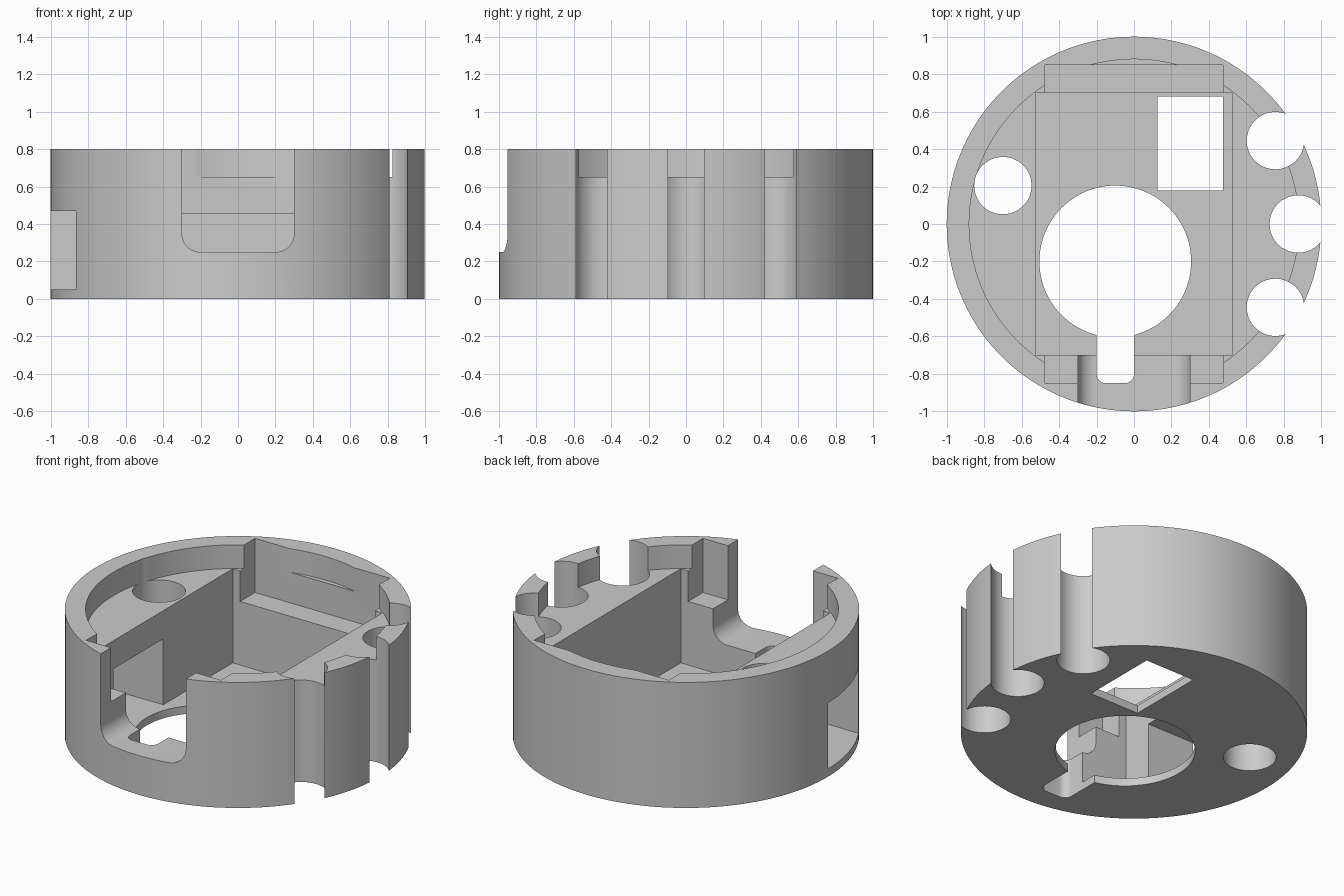
import bpy
import bmesh
from math import cos, sin, pi
from mathutils import Matrix

if "Cube" in bpy.data.objects:
    bpy.data.objects.remove(bpy.data.objects["Cube"], do_unlink=True)

HEIGHT = 0.8
FLOOR = 0.05
ABOVE = 1.0
BELOW = -0.2

grey = bpy.data.materials.new("plain grey")
grey.use_nodes = True
grey.diffuse_color = (0.6, 0.6, 0.6, 1)
grey.node_tree.nodes["Principled BSDF"].inputs["Base Color"].default_value = grey.diffuse_color


def circle(x, y, r, sides=64):
    return [(x + r * cos(2 * pi * i / sides), y + r * sin(2 * pi * i / sides)) for i in range(sides)]


def rect(x0, x1, y0, y1):
    return [(x0, y0), (x1, y0), (x1, y1), (x0, y1)]


def round_bottom(x0, x1, y0, y1, r, steps=10):
    """Rectangle whose two lower corners are rounded."""
    arc = [i * pi / 2 / steps for i in range(steps + 1)]
    left = [(x0 + r - r * cos(a), y0 + r - r * sin(a)) for a in arc]
    right = [(x1 - r + r * sin(a), y0 + r - r * cos(a)) for a in arc]
    return left + right + [(x1, y1), (x0, y1)]


def prism(name, outline, z0, z1, matrix=None):
    """Extrude a counter-clockwise outline from z0 to z1."""
    bm = bmesh.new()
    base = bm.faces.new([bm.verts.new((x, y, z0)) for x, y in outline])
    top = bmesh.ops.extrude_face_region(bm, geom=[base])["geom"]
    moved = [v for v in top if isinstance(v, bmesh.types.BMVert)]
    bmesh.ops.translate(bm, verts=moved, vec=(0, 0, z1 - z0))
    if matrix:
        bm.transform(matrix)
    bmesh.ops.recalc_face_normals(bm, faces=bm.faces)
    mesh = bpy.data.meshes.new(name)
    bm.to_mesh(mesh)
    bm.free()
    mesh.materials.append(grey)
    obj = bpy.data.objects.new(name, mesh)
    bpy.context.collection.objects.link(obj)
    return obj


housing = prism("round_housing", circle(0, 0, 1, 160), 0, HEIGHT)

# Recesses, stepping down from the rim
cutters = [
    prism("rim_recess", circle(0, 0, 0.88, 128), 0.65, ABOVE),
    prism("shelf_recess", rect(-0.475, 0.475, -0.85, 0.85), 0.455, ABOVE),
    prism("main_pocket", rect(-0.527, 0.527, -0.7, 0.7), FLOOR, ABOVE),
]

# Front opening with rounded lower corners, drawn upright
upright = Matrix.Rotation(pi / 2, 4, 'X')
cutters.append(prism("front_opening", round_bottom(-0.3, 0.3, 0.25, ABOVE, 0.1), 0.6, 1.2, upright))

# Window through the right wall
cutters.append(prism("side_window", rect(-1.2, -0.45, -0.5, 0), FLOOR, 0.47))

# Floor openings
cutters += [
    prism("large_round_hole", circle(-0.1, -0.2, 0.405, 96), BELOW, 0.2),
    prism("cable_slot", round_bottom(-0.2, 0, -0.85, -0.4, 0.05), BELOW, 0.3),
    prism("square_hole", rect(0.125, 0.475, 0.18, 0.68), BELOW, 0.2),
]

# Vertical bores: one closed hole and three open on the left side
for x, y in [(-0.7, 0.205), (0.755, 0.445), (0.877, 0), (0.755, -0.445)]:
    cutters.append(prism("vertical_bore", circle(x, y, 0.153), BELOW, ABOVE))

bpy.context.view_layer.objects.active = housing
for cutter in cutters:
    cutter.hide_render = True
    mod = housing.modifiers.new(cutter.name, 'BOOLEAN')
    mod.operation = 'DIFFERENCE'
    mod.solver = 'EXACT'
    mod.object = cutter
    bpy.ops.object.modifier_apply(modifier=mod.name)
for cutter in cutters:
    bpy.data.objects.remove(cutter, do_unlink=True)

# Smooth the curved walls, keep the edges crisp
bpy.ops.object.select_all(action='DESELECT')
housing.select_set(True)
bpy.ops.object.shade_smooth_by_angle(angle=pi / 6)
